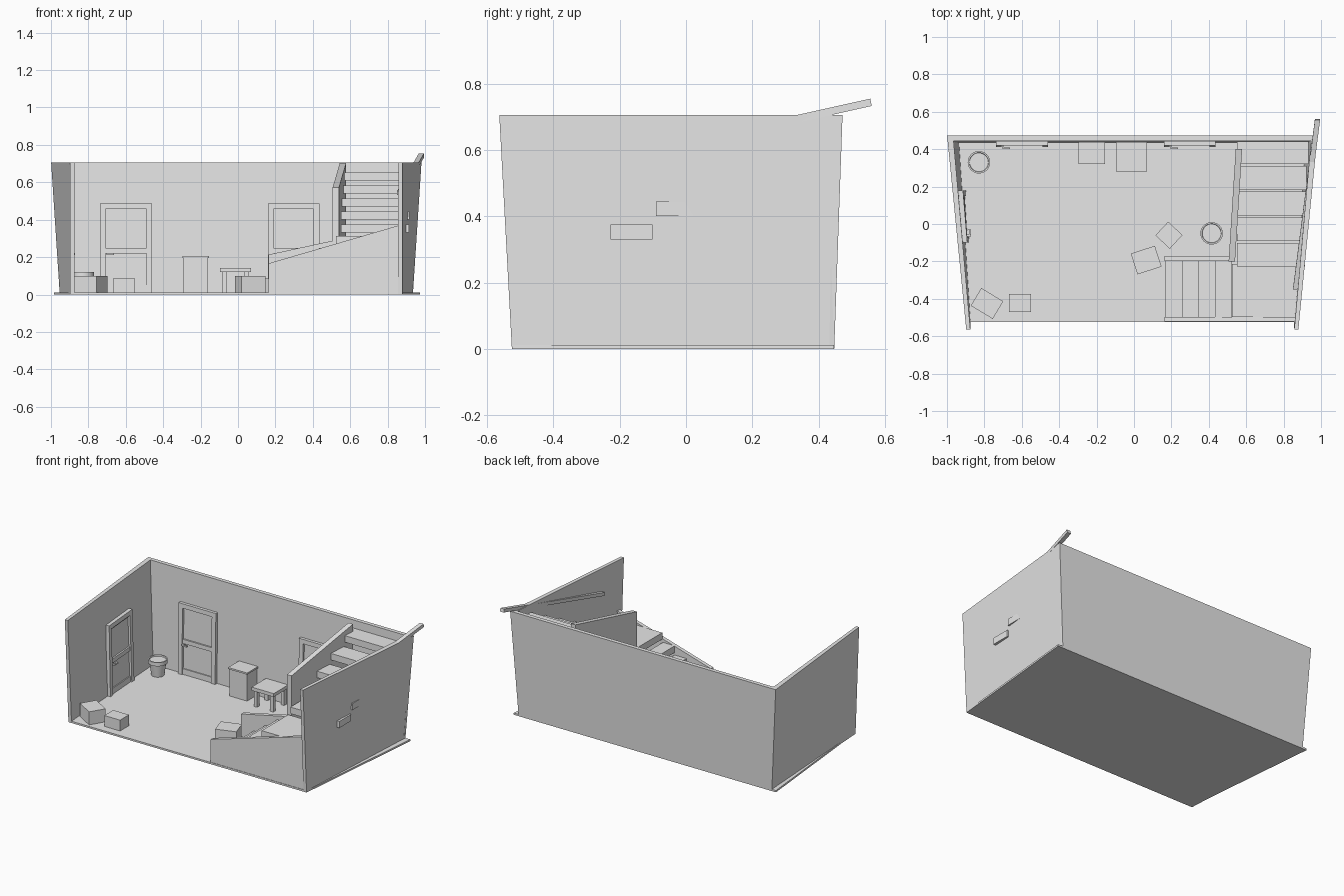
import bpy
import bmesh
from math import radians
from mathutils import Matrix, Vector

if "Cube" in bpy.data.objects:
    bpy.data.objects.remove(bpy.data.objects["Cube"])

GREY = (0.8, 0.8, 0.8, 1)
mat = bpy.data.materials.new("plain_grey")
mat.use_nodes = True
mat.diffuse_color = GREY
mat.node_tree.nodes["Principled BSDF"].inputs["Base Color"].default_value = GREY

MID = -0.009      # centre line of the room
TOP = 0.705       # wall height
FLOOR = 0.012


def finish(name, bm):
    bmesh.ops.recalc_face_normals(bm, faces=bm.faces)
    mesh = bpy.data.meshes.new(name)
    bm.to_mesh(mesh)
    bm.free()
    mesh.materials.append(mat)
    obj = bpy.data.objects.new(name, mesh)
    bpy.context.collection.objects.link(obj)
    return obj


def box(name, xs, ys, zs, warp=None):
    """Box between pairs of limits, optionally bent by a warp function."""
    bm = bmesh.new()
    bmesh.ops.create_cube(bm, size=1)
    for v in bm.verts:
        p = [lim[1] if c > 0 else lim[0] for c, lim in zip(v.co, (xs, ys, zs))]
        v.co = warp(*p) if warp else p
    return finish(name, bm)


def lerp(a, b, t):
    return a + (b - a) * t


# Floor slab, wider at the back
box("floor", (-1, 1), (-0.525, 0.447), (0, FLOOR),
    lambda x, y, z: (x * (0.978 if y > 0 else 0.885) - 0.006, y, z))


# Flared walls
def side_inner(t, h):
    return lerp(lerp(0.865, 0.927, t), lerp(0.866, 0.958, t), h)


def side_outer(t, h):
    return lerp(lerp(0.888, 0.944, t), lerp(0.888, 0.990, t), h)


def back_inner(h):
    return lerp(0.432, 0.445, h)


def side_wall(name, s):
    def warp(d, t, h):
        x = side_outer(t, h) if d else side_inner(t, h)
        y = lerp(lerp(-0.525, -0.563, h), lerp(0.447, 0.472, h), t)
        return s * x + MID, y, h * TOP
    box(name, (0, 1), (0, 1), (0, 1), warp)


side_wall("left_wall", 1)
side_wall("right_wall", -1)
box("back_wall", (-1, 1), (0, 1), (0, 1),
    lambda x, d, h: (x * lerp(0.944, 0.985, h) + MID,
                     lerp(0.447, 0.472, h) if d else back_inner(h), h * TOP))


# Doors, laid on a wall: u runs along it, d stands out from it
def on_back(u, d, z):
    return u, back_inner(z / TOP) - d, z


def on_side(u, d, z):
    t = (u + 0.54) / 1.0
    return -side_inner(t, z / TOP) + MID + d, u, z


def door(name, u0, u1, place):
    w, top, d = 0.03, 0.487, 0.02
    a, b = u0 + w, u1 - w
    box(name + "_left_jamb", (u0, a), (-0.005, d), (FLOOR, top), place)
    box(name + "_right_jamb", (b, u1), (-0.005, d), (FLOOR, top), place)
    box(name + "_lintel", (a, b), (-0.005, d), (top - w, top), place)
    box(name + "_leaf", (a, b), (-0.005, 0.005), (FLOOR, top - w), place)
    box(name + "_bottom_rail", (a, b), (0, 0.012), (FLOOR, 0.05), place)
    box(name + "_middle_rail", (a, b), (0, 0.015), (0.22, 0.248), place)
    box(name + "_top_rail", (a, b), (0, 0.01), (0.445, top - w), place)
    box(name + "_handle_stem", (a + .004, a + .014), (0, 0.034), (.211, .221), place)
    box(name + "_handle", (a + .004, a + .044), (0.027, 0.036), (.211, .221), place)


door("hall_door", -0.738, -0.46, on_back)
door("stair_door", 0.16, 0.435, on_back)
door("side_door", -0.1, 0.18, on_side)

# Lower stair flight and landing
for i in range(4):
    x, z = 0.168 + 0.088 * i, 0.062 * (i + 1)
    box(f"lower_tread_{i + 1}", (x, x + 0.088), (-0.497, -0.19), (z - 0.045, z))
box("landing", (0.525, 0.875), (-0.497, -0.215), (0.268, 0.312))

# Upper stair flight, whose ends meet the side wall
for i in range(5):
    y, z = -0.228 + 0.137 * i, 0.375 + 0.0695 * i
    end = (0.915, 0.918, 0.92, 0.922, 0.932)[i]
    box(f"upper_tread_{i + 1}", (0.55, end), (y, min(y + 0.127, 0.44)),
        (z - 0.044, z))


# Sloping stair parapets
def sloped(name, xs, ys, z_start, z_end):
    box(name, xs, ys, (0, 1), lambda x, y, h: (
        x, y, h * (z_start if x == xs[0] else z_end)))


sloped("front_parapet", (0.162, 0.875), (-0.522, -0.497), 0.166, 0.374)
sloped("inner_parapet", (0.162, 0.53), (-0.198, -0.17), 0.213, 0.293)
box("upper_parapet", (0.506, 0.54), (-0.2, 0.4), (FLOOR, 1), lambda x, y, z: (
    x + (0.038 if y > 0 else 0), y,
    z if z < 1 else (0.702 if y > 0 else 0.572)))

# Handrail running up the side wall
box("handrail", (-0.014, 0.014), (0, 1), (-0.011, 0.011), lambda x, t, z: (
    lerp(0.864, 0.981, t) + x, lerp(-0.347, 0.558, t) - z * 0.2,
    lerp(0.542, 0.744, t) + z))


# Buckets with a rim
def bucket(name, x, y):
    bm = bmesh.new()
    profile = [(0.04, FLOOR), (0.052, 0.095), (0.06, 0.095), (0.06, 0.12),
               (0.052, 0.12), (0.05, 0.112)]
    rings = []
    for r, z in profile:
        ring = bmesh.ops.create_circle(bm, segments=32, radius=r,
                                       matrix=Matrix.Translation((x, y, z)))
        rings.append(ring["verts"])
    for lower, upper in zip(rings, rings[1:]):
        for i in range(32):
            j = (i + 1) % 32
            bm.faces.new((lower[i], lower[j], upper[j], upper[i]))
    bm.faces.new(rings[0])
    bm.faces.new(rings[-1])
    obj = finish(name, bm)
    bpy.ops.object.select_all(action="DESELECT")
    obj.select_set(True)
    bpy.context.view_layer.objects.active = obj
    bpy.ops.object.shade_smooth_by_angle()


bucket("corner_bucket", -0.829, 0.33)
bucket("stair_bucket", 0.415, -0.05)


# Crates standing at angles
def crate(name, x, y, w, d, top, angle):
    turn = Matrix.Rotation(radians(angle), 3, "Z")
    box(name, (-w / 2, w / 2), (-d / 2, d / 2), (FLOOR, top),
        lambda a, b, c: turn @ Vector((a, b, c)) + Vector((x, y, 0)))


crate("large_crate", -0.786, -0.425, 0.137, 0.11, 0.1, -31)
crate("small_crate", -0.609, -0.423, 0.118, 0.095, 0.085, 0)
crate("middle_crate", 0.065, -0.193, 0.135, 0.117, 0.1, 18)
crate("stair_crate", 0.187, -0.06, 0.105, 0.1, 0.085, -43)

# Cabinet
box("cabinet", (-0.292, -0.162), (0.328, 0.436), (FLOOR, 0.195))
box("cabinet_top", (-0.298, -0.156), (0.32, 0.438), (0.195, 0.206))

# Table
box("table_top", (-0.095, 0.07), (0.28, 0.437), (0.12, 0.143))
for sx, x in (("left", 0.036), ("right", -0.085)):
    for sy, y in (("front", 0.29), ("back", 0.405)):
        box(f"table_{sy}_{sx}_leg", (x, x + 0.024), (y, y + 0.024), (FLOOR, 0.12))
